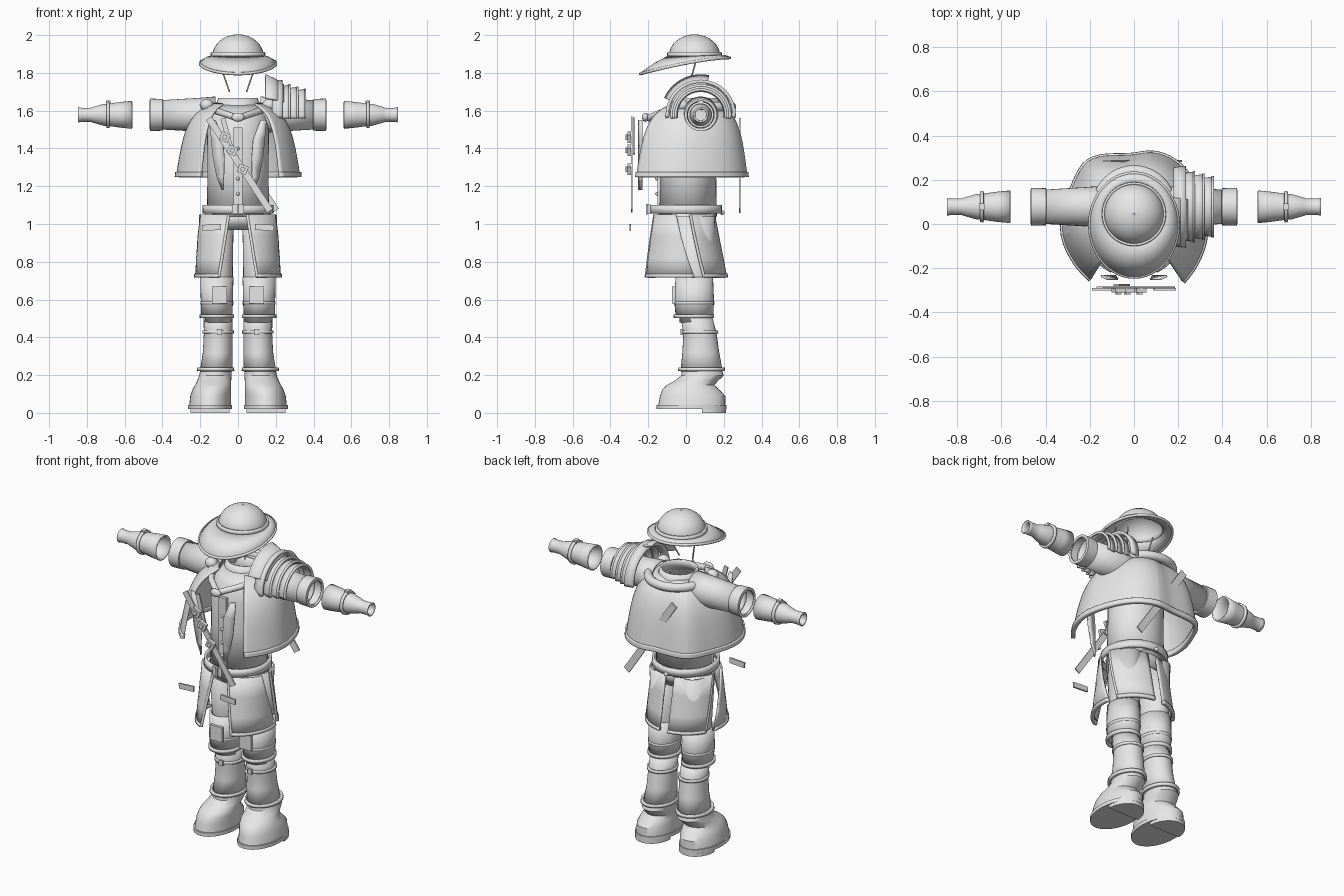
import bpy, bmesh, math
from mathutils import Vector

if "Cube" in bpy.data.objects:
    bpy.data.objects.remove(bpy.data.objects["Cube"], do_unlink=True)

grey = bpy.data.materials.new("plain_grey")
grey.use_nodes = True
grey.diffuse_color = (0.8, 0.8, 0.8, 1)
grey.node_tree.nodes["Principled BSDF"].inputs["Base Color"].default_value = (0.8, 0.8, 0.8, 1)
SIDES = (("left", 1), ("right", -1))


def add(name, data):
    ob = bpy.data.objects.new(name, data)
    bpy.context.collection.objects.link(ob)
    data.materials.append(grey)
    return ob


def sheet(name, rows, closed=True, caps=False, thick=0.0, soft=0):
    """Skin a surface across rows of points."""
    bm = bmesh.new()
    grid = [[bm.verts.new(p) for p in row] for row in rows]
    n = len(rows[0])
    for a, b in zip(grid, grid[1:]):
        for i in range(n if closed else n - 1):
            j = (i + 1) % n
            bm.faces.new((a[i], a[j], b[j], b[i]))
    if caps:
        bm.faces.new(grid[0])
        bm.faces.new(grid[-1])
    bmesh.ops.recalc_face_normals(bm, faces=bm.faces)
    me = bpy.data.meshes.new(name)
    bm.to_mesh(me)
    bm.free()
    ob = add(name, me)
    if soft:
        sub = ob.modifiers.new("soften", "SUBSURF")
        sub.levels = sub.render_levels = soft
        sub.boundary_smooth = "PRESERVE_CORNERS"
    if thick:
        sol = ob.modifiers.new("thickness", "SOLIDIFY")
        sol.thickness, sol.offset = thick, 0
    return ob


def arc(cx, cy, z, rx, ry, a0=0, a1=360, n=32):
    count = n if a1 - a0 == 360 else n + 1
    angles = [math.radians(a0 + (a1 - a0) * i / n) for i in range(count)]
    return [(cx + rx * math.cos(a), cy + ry * math.sin(a), z) for a in angles]


def stack(name, spec, cx=0, **kw):
    """Rows of (z, front y, back y, half width[, centre x])."""
    rows = [arc(r[4] if len(r) > 4 else cx, (r[1] + r[2]) / 2, r[0], r[3], (r[2] - r[1]) / 2) for r in spec]
    return sheet(name, rows, **kw)


def arm(name, s, profile, a0=0, a1=360, thick=0.01):
    """Turn a profile of (x, radius) round the arm line."""
    rows = [[(s * x, y, z) for y, z, _ in arc(0.078, 1.578, 0, r, r, a0, a1)] for x, r in profile]
    return sheet(name, rows, closed=a1 - a0 == 360, thick=thick)


def box(name, loc, size, turn=0):
    bm = bmesh.new()
    bmesh.ops.create_cube(bm, size=1)
    bmesh.ops.scale(bm, vec=size, verts=bm.verts)
    me = bpy.data.meshes.new(name)
    bm.to_mesh(me)
    bm.free()
    ob = add(name, me)
    ob.location, ob.rotation_euler = loc, (0, turn, 0)
    return ob


def strap(name, x0, z0, x1, z1, y, width):
    length = math.hypot(x1 - x0, z1 - z0)
    box(name, ((x0 + x1) / 2, y, (z0 + z1) / 2), (length, 0.009, width), -math.atan2(z1 - z0, x1 - x0))


def ball(name, loc, scale):
    bm = bmesh.new()
    bmesh.ops.create_uvsphere(bm, u_segments=16, v_segments=10, radius=1)
    me = bpy.data.meshes.new(name)
    bm.to_mesh(me)
    bm.free()
    ob = add(name, me)
    ob.location, ob.scale = loc, scale


def pipe(name, pts, r):
    cu = bpy.data.curves.new(name, "CURVE")
    cu.dimensions = "3D"
    cu.bevel_depth, cu.bevel_resolution, cu.use_fill_caps = r, 3, True
    sp = cu.splines.new("POLY")
    sp.points.add(len(pts) - 1)
    for p, q in zip(sp.points, pts):
        p.co = (*q, 1)
    add(name, cu)


# Hat: dome, band and drooping brim
dome = [arc(0, 0.045, 1.885 + 0.115 * math.sin(t), 0.133 * math.cos(t), 0.133 * math.cos(t))
        for t in [math.radians(a) for a in range(0, 90, 11)]]
dome.append(arc(0, 0.045, 2.0, 0.004, 0.004))
sheet("hat_dome", dome, thick=0.008)
stack("hat_band", [(1.882, -0.096, 0.186, 0.141), (1.91, -0.094, 0.184, 0.139)], thick=0.01)
inner = arc(0, 0.045, 1.887, 0.135, 0.135, n=48)
outer = [(x, y, 1.88 - 0.085 * max(0, (0.23 - y) / 0.47) ** 1.5) for x, y, _ in arc(0, -0.005, 0, 0.2, 0.235, n=48)]
middle = [(Vector(a) + Vector(b)) / 2 + Vector((0, 0, 0.006)) for a, b in zip(inner, outer)]
sheet("hat_brim", [inner, middle, outer], thick=0.012)
pipe("brim_edge", outer + outer[:1], 0.008)
for side, s in SIDES:
    pipe(side + "_chin_strap", [(s * 0.09, 0.055, 1.87), (s * 0.08, 0.035, 1.8), (s * 0.045, 0, 1.7)], 0.004)

# Jacket, collar and belt
stack("jacket", [(1.04, -0.14, 0.16, 0.16), (1.3, -0.13, 0.155, 0.158), (1.48, -0.13, 0.16, 0.16),
                 (1.57, -0.1, 0.17, 0.15), (1.63, -0.04, 0.17, 0.11)], thick=0.008)
stack("neck_collar", [(1.59, -0.06, 0.19, 0.125), (1.63, -0.04, 0.175, 0.108), (1.665, -0.03, 0.165, 0.1)], thick=0.012)
pipe("collar_roll", arc(0, 0.075, 1.62, 0.165, 0.165, -30, 210), 0.026)
box("jacket_placket", (0, -0.142, 1.28), (0.05, 0.02, 0.46))
for z in (1.16, 1.24, 1.32, 1.4):
    ball("jacket_button", (0, -0.155, z), (0.009, 0.008, 0.009))
ball("brooch", (0, -0.215, 1.565), (0.034, 0.018, 0.024))
stack("belt", [(1.055, -0.185, 0.185, 0.182), (1.1, -0.182, 0.183, 0.18)], thick=0.014)
box("belt_buckle", (0, -0.195, 1.078), (0.062, 0.016, 0.052))
box("belt_pin", (0, -0.206, 1.078), (0.012, 0.01, 0.056))
ball("belt_stud", (0, 0.192, 1.06), (0.012, 0.012, 0.012))
stack("trouser_hips", [(0.97, -0.1, 0.14, 0.17), (1.06, -0.13, 0.16, 0.17)], thick=0.008)

# Shoulder cape open at the front, with a hem
outline = [(-0.195, -0.25), (-0.26, -0.19), (-0.335, -0.05), (-0.31, 0.09), (-0.265, 0.19), (-0.22, 0.295), (-0.1, 0.31),
           (0, 0.305), (0.08, 0.33), (0.19, 0.29), (0.265, 0.2), (0.31, 0.08), (0.335, -0.05), (0.28, -0.19), (0.22, -0.26)]


def cape_row(z, f):
    return [(x * f, 0.06 + (y - 0.06) * f, z) for x, y in outline]


levels = ((1.255, 1), (1.36, 0.95), (1.47, 0.88), (1.55, 0.77), (1.6, 0.63), (1.635, 0.4))
sheet("shoulder_cape", [cape_row(*lv) for lv in levels], closed=False, thick=0.012, soft=2)
sheet("cape_hem", [cape_row(1.248, 1.005), cape_row(1.275, 1)], closed=False, thick=0.024, soft=2)

# Sleeves and forearms
for side, s in SIDES:
    arm(side + "_upper_sleeve", s, [(0.12, 0.092), (0.2, 0.085), (0.41, 0.072)])
    arm(side + "_sleeve_cuff", s, [(0.4, 0.07), (0.402, 0.08), (0.462, 0.082), (0.464, 0.07)])
    arm(side + "_forearm", s, [(0.56, 0.07), (0.62, 0.064), (0.695, 0.054), (0.71, 0.054), (0.77, 0.037),
                               (0.78, 0.033), (0.83, 0.033), (0.846, 0.037)], thick=0.008)
    arm(side + "_forearm_band", s, [(0.68, 0.064), (0.696, 0.062)], thick=0.014)
    box(side + "_band_clasp", (s * 0.688, 0.078, 1.646), (0.024, 0.03, 0.018))
    ball(side + "_collar_knot", (s * 0.165, -0.02, 1.63), (0.036, 0.034, 0.032))
    pipe(side + "_scarf_edge", [(s * 0.15, -0.04, 1.61), (s * 0.09, -0.13, 1.59), (0, -0.2, 1.56)], 0.018)

# Layered shoulder guard on the left arm
arm("shoulder_guard_rim", 1, [(0.18, 0.17), (0.235, 0.178)], -5, 185, 0.016)
for i in range(3):
    x, r = 0.225 + 0.042 * i, 0.163 - 0.011 * i
    arm("shoulder_plate", 1, [(x, r - 0.016), (x + 0.05, r - 0.008)], -8, 188, 0.009)
    arm("shoulder_plate_edge", 1, [(x + 0.042, r - 0.008), (x + 0.052, r - 0.008)], -8, 188, 0.014)
arm("neck_guard", 1, [(0.24, 0.155), (0.195, 0.185), (0.145, 0.208)], 78, 155, 0.014)

# Chest straps, lapels and loose plates
strap("front_strap", -0.155, 1.56, 0.17, 1.07, -0.287, 0.036)
strap("front_short_strap", -0.08, 1.56, -0.03, 1.37, -0.275, 0.026)
strap("back_strap", -0.12, 1.55, 0.2, 1.07, 0.285, 0.042)
for x, z in ((-0.07, 1.46), (-0.03, 1.39), (0.025, 1.29)):
    box("strap_buckle", (x, -0.3, z), (0.05, 0.02, 0.045), 0.4)
    box("strap_buckle_pin", (x, -0.313, z), (0.022, 0.012, 0.022), 0.4)
for side, s in SIDES:
    spec = ((1.55, 0.12, 0.15), (1.45, 0.08, 0.142), (1.35, 0.072, 0.132), (1.25, 0.075, 0.112), (1.18, 0.076, 0.084))
    sheet(side + "_lapel", [[(s * a, -0.25, z), (s * b, -0.235, z)] for z, a, b in spec], closed=False, thick=0.009)
    box(side + "_loose_tab", (s * 0.14, -0.295, 0.982), (0.1, 0.01, 0.032), s * 0.06)


# Split coat skirt
def skirt_row(t, s, top, bottom):
    a0, a1 = (p + (q - p) * t for p, q in zip(top, bottom))
    row = arc(0, -0.01, 1.05 - 0.33 * t, 0.203 + 0.02 * t, 0.16 + 0.065 * t, a0, a1, 14)
    return [(s * x, y, z) for x, y, z in row]


for side, s in SIDES:
    for part, top, bottom in (("front", (284, 345), (297, 374)), ("back", (12, 82), (28, 83))):
        rows = [skirt_row(t, s, top, bottom) for t in (0, 0.35, 0.7, 1)]
        sheet(f"{side}_{part}_skirt", rows, closed=False, thick=0.01)
        sheet(f"{side}_{part}_skirt_hem", [skirt_row(t, s, top, bottom) for t in (0.955, 1.01)], closed=False, thick=0.02)
        pipe(f"{side}_{part}_skirt_edge", [r[0] for r in rows], 0.008)

# Legs, knee guards, greaves and boots
for side, s in SIDES:
    c = s * 0.105
    stack(side + "_trouser_leg", [(0.48, -0.03, 0.135, 0.07), (0.72, -0.045, 0.135, 0.073),
                                  (1.04, -0.08, 0.15, 0.078)], c, thick=0.008)
    stack(side + "_knee_guard", [(0.515, -0.05, 0.14, 0.078), (0.6, -0.058, 0.143, 0.08),
                                 (0.72, -0.05, 0.138, 0.083)], s * 0.112, thick=0.01)
    stack(side + "_knee_ring", [(0.502, -0.058, 0.142, 0.084), (0.522, -0.058, 0.142, 0.084)], s * 0.112, thick=0.014)
    stack(side + "_knee_fold", [(0.575, -0.06, 0.146, 0.083), (0.59, -0.06, 0.146, 0.083)], s * 0.112, thick=0.008)
    box(side + "_knee_plate", (s * 0.098, -0.064, 0.625), (0.08, 0.018, 0.09))
    stack(side + "_greave", [(0.22, -0.025, 0.19, 0.083, s * 0.115), (0.32, -0.015, 0.172, 0.075, s * 0.107),
                             (0.42, -0.01, 0.158, 0.072, c), (0.51, -0.025, 0.135, 0.073, c)], thick=0.008)
    stack(side + "_greave_ring", [(0.42, -0.015, 0.165, 0.077), (0.436, -0.015, 0.163, 0.077)], c, thick=0.012)
    box(side + "_greave_clasp", (s * 0.098, -0.02, 0.428), (0.026, 0.016, 0.03))
    stack(side + "_ankle_ring", [(0.222, -0.035, 0.2, 0.092), (0.24, -0.033, 0.198, 0.09)], s * 0.118, thick=0.014)
    stack(side + "_boot", [(0.022, -0.15, 0.21, 0.112, s * 0.148), (0.09, -0.138, 0.208, 0.108, s * 0.145),
                           (0.125, -0.125, 0.175, 0.102, s * 0.138), (0.148, -0.1, 0.15, 0.096, s * 0.132),
                           (0.17, -0.06, 0.17, 0.09, s * 0.126), (0.198, -0.025, 0.2, 0.086, s * 0.12),
                           (0.225, -0.022, 0.19, 0.083, s * 0.117)], caps=True)
    stack(side + "_boot_sole", [(0.02, -0.155, 0.215, 0.117), (0.042, -0.155, 0.215, 0.117)], s * 0.148, caps=True)
    sheet(side + "_heel", [arc(s * 0.148, 0.085, z, 0.103, 0.128, 0, 180, 20) for z in (0, 0.021)], caps=True)

# Smooth shading with crisp edges
bpy.ops.object.select_all(action="DESELECT")
for ob in bpy.context.scene.objects:
    if ob.type == "MESH":
        ob.select_set(True)
        bpy.context.view_layer.objects.active = ob
bpy.ops.object.shade_smooth_by_angle(angle=math.radians(35))
